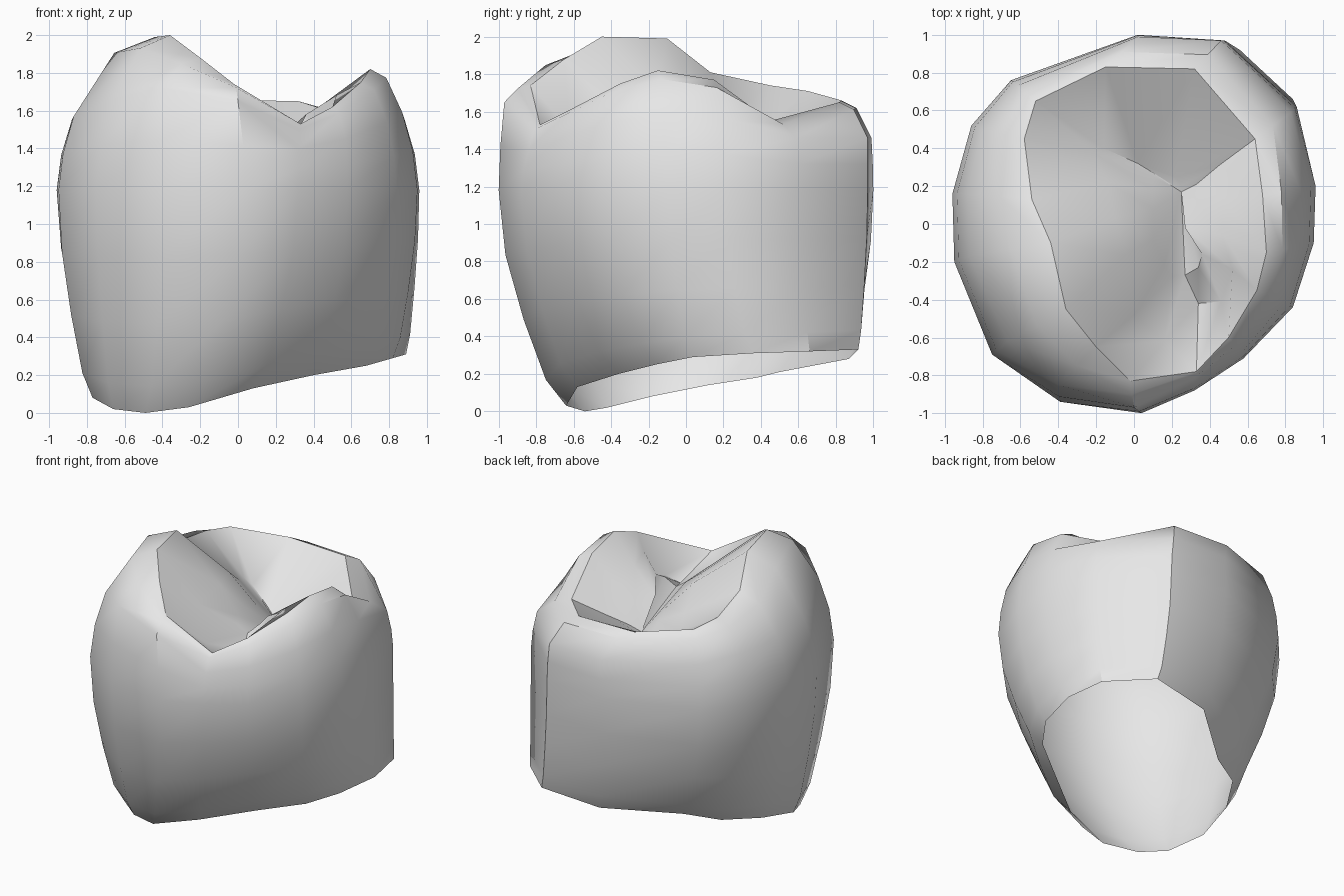
import bpy
import bmesh
from mathutils import Vector

default_cube = bpy.data.objects.get("Cube")
if default_cube:
    bpy.data.objects.remove(default_cube, do_unlink=True)


def make_material(name, colour):
    material = bpy.data.materials.new(name)
    material.use_nodes = True
    material.diffuse_color = colour
    for node in material.node_tree.nodes:
        if node.type == "BSDF_PRINCIPLED":
            node.inputs["Base Color"].default_value = colour
    return material


def hundredths(points):
    """Profile points are written in hundredths of a unit."""
    return [Vector(point) / 100 for point in points]


def blend(lower, upper, sideways, upward):
    """Ring between two rings, with separate plan and height factors."""
    ring = []
    for a, b in zip(lower, upper):
        point = a.lerp(b, sideways)
        point.z = a.z + (b.z - a.z) * upward
        ring.append(point)
    return ring


# Tilted outline of the open base
base = hundredths([
    (82, 4, 29), (89, 36, 31), (84, 66, 32), (56, 92, 33), (11, 87, 28),
    (-33, 50, 21), (-56, 38, 18), (-72, 12, 14), (-77, -18, 8), (-66, -42, 2),
    (-49, -54, 0), (-26, -64, 3), (8, -58, 13), (40, -36, 20), (68, -16, 25)])

# Widest outline of the body
belly_plan = [
    (95, -10), (96, 20), (86, 62), (48, 97), (2, 100),
    (-65, 76), (-86, 52), (-96, 16), (-95, -20), (-75, -69),
    (-39, -94), (4, -100), (32, -88), (58, -71), (84, -44)]
belly = hundredths([(x, y, 118) for x, y in belly_plan])

# Shoulder where the walls turn in towards the cusps
shoulder = hundredths([
    (87, -12, 159), (88, 18, 156), (83, 59, 146), (46, 97, 146), (2, 99, 146),
    (-62, 73, 150), (-80, 49, 154), (-88, 16, 155), (-87, -17, 157), (-67, -62, 166),
    (-40, -85, 172), (0, -97, 165), (32, -84, 140), (57, -68, 145), (79, -42, 154)])

# Crest running over the cusps and notches
crest = hundredths([
    (70, -15, 182), (68, 15, 177), (64, 45, 155), (32, 82, 165), (-15, 83, 166),
    (-52, 65, 171), (-58, 45, 174), (-54, 13, 181), (-44, -10, 199), (-36, -45, 200),
    (-20, -65, 188), (-2, -83, 174), (33, -78, 153), (50, -60, 162), (65, -35, 175)])

# Cusp slopes inside the crest, with a step at the front
slope = hundredths([
    (47, -6, 165), (47, 14, 157), (45, 31, 143), (22, 25, 133), (2, 32, 138),
    (-16, 40, 146), (-22, 38, 151), (-14, 22, 157), (-10, 3, 172), (-4, -16, 171),
    (0, -48, 170), (16, -62, 150), (34, -42, 142), (46, -41, 145), (52, -24, 168)])

# Groove and saddle around the deepest point
groove = hundredths([
    (27, -2, 150), (32, 14, 142), (33, 21, 135), (25, 20, 131), (20, 21, 132),
    (14, 24, 134), (10, 25, 137), (10, 18, 143), (10, 8, 150), (10, -8, 156),
    (16, -22, 155), (20, -28, 152), (27, -27, 147), (34, -23, 154), (36, -16, 158)])
pit = Vector((0.25, 0.17, 1.3))

# Rings from the base, up the walls, over the crest and into the basin
rings = [base]
for sideways, upward in [(0.3, 0.12), (0.63, 0.4), (0.9, 0.7)]:
    rings.append(blend(base, belly, sideways, upward))
rings += [belly, blend(belly, shoulder, 0.3, 0.5), shoulder]
rings += [blend(shoulder, crest, 0.5, 0.8), crest, slope, groove]

# Skin the rings, leaving the base open and closing the basin
bm = bmesh.new()
loops = [[bm.verts.new(point) for point in ring] for ring in rings]
count = len(base)
pit_vertex = bm.verts.new(pit)
for i in range(count):
    j = (i + 1) % count
    for lower, upper in zip(loops, loops[1:]):
        bm.faces.new((lower[i], lower[j], upper[j], upper[i]))
    bm.faces.new((loops[-1][i], loops[-1][j], pit_vertex))

mesh = bpy.data.meshes.new("tooth_crown")
bm.to_mesh(mesh)
bm.free()
mesh.materials.append(make_material("light grey", (0.8, 0.8, 0.8, 1)))
crown = bpy.data.objects.new("tooth_crown", mesh)
bpy.context.collection.objects.link(crown)

# Soft walls with a sharp crest
bpy.ops.object.select_all(action="DESELECT")
crown.select_set(True)
bpy.context.view_layer.objects.active = crown
bpy.ops.object.shade_smooth_by_angle(angle=0.65)
